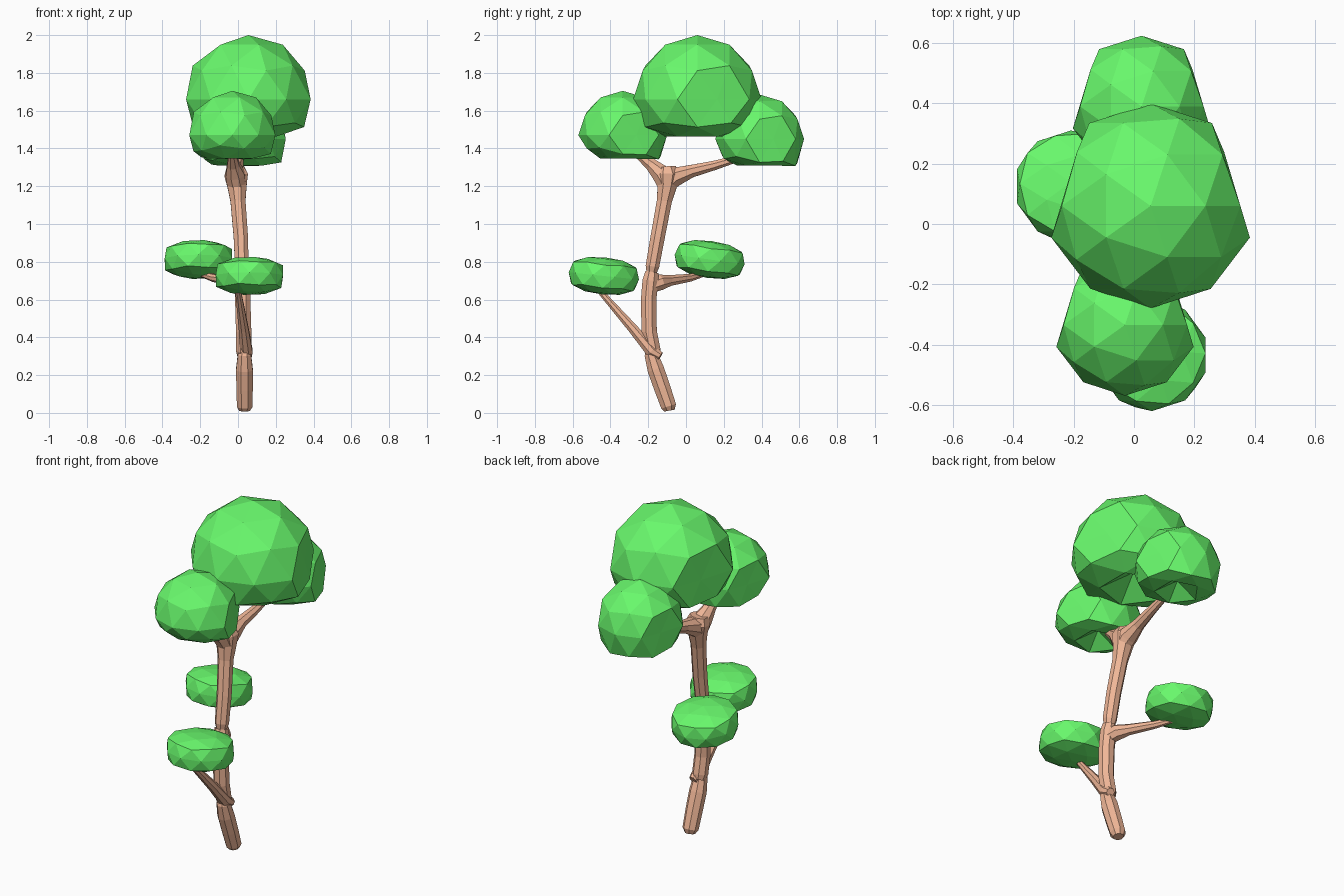
import bpy, bmesh, math
from mathutils import Vector, Matrix

if "Cube" in bpy.data.objects:
    bpy.data.objects.remove(bpy.data.objects["Cube"])


def material(name, rgb):
    m = bpy.data.materials.new(name)
    m.diffuse_color = (*rgb, 1)
    m.use_nodes = True
    m.node_tree.nodes["Principled BSDF"].inputs["Base Color"].default_value = m.diffuse_color
    return m


BARK = material("bark", (0.87, 0.47, 0.31))
LEAF = material("leaf", (0.14, 0.94, 0.15))


def finish(bm, name, mat):
    bmesh.ops.recalc_face_normals(bm, faces=bm.faces)
    me = bpy.data.meshes.new(name)
    bm.to_mesh(me)
    bm.free()
    me.materials.append(mat)
    ob = bpy.data.objects.new(name, me)
    bpy.context.collection.objects.link(ob)


def limb(name, path, sides=8):
    """Faceted tube through (x, y, z, radius) stations, capped at both ends."""
    bm = bmesh.new()
    pts = [Vector(p[:3]) for p in path]
    rings = []
    for i, p in enumerate(pts):
        t = (pts[min(i + 1, len(pts) - 1)] - pts[max(i - 1, 0)]).normalized()
        u = (Vector((1, 0, 0)) - t * t.x).normalized()
        v = t.cross(u)
        r = path[i][3]
        ring = []
        for k in range(sides):
            a = 2 * math.pi * (k + 0.5) / sides
            ring.append(bm.verts.new(p + r * (u * math.cos(a) + v * math.sin(a))))
        rings.append(ring)
    for a, b in zip(rings, rings[1:]):
        for k in range(sides):
            j = (k + 1) % sides
            bm.faces.new((a[k], a[j], b[j], b[k]))
    bm.faces.new(rings[0])
    bm.faces.new(rings[-1])
    finish(bm, name, BARK)


def canopy(name, centre, r, floor, rim, lean):
    """Faceted dome: raised rim, hollowed underside, slightly flattened flanks."""
    bm = bmesh.new()
    bmesh.ops.create_icosphere(bm, subdivisions=2, radius=1)
    for v in bm.verts:
        c = v.co
        if c.z < -0.95:
            c.z = floor + 0.3
        elif c.z < -0.7:
            c.z = floor
        elif c.z < -0.3:
            c.z = c.z * rim - lean * c.y
        if c.y > -0.31:
            lim = 0.97 - 0.30 * (c.y + 0.31)
            c.x = max(-lim, min(lim, c.x * 1.02))
        v.co = c * r + Vector(centre)
    finish(bm, name, LEAF)


def tuft(name, centre, tilt):
    """Small boxy, tilted leaf cluster."""
    bm = bmesh.new()
    bmesh.ops.create_icosphere(bm, subdivisions=2, radius=1)
    for v in bm.verts:
        c = v.co
        z = c.z
        if 0.3 < abs(z) < 0.7:
            c.x, c.y = c.x * 1.06, c.y * 1.06
        c.z = math.copysign(min(abs(z) ** 0.72, 0.96), z)
    m = (Matrix.Translation(centre) @ Matrix.Rotation(math.radians(tilt), 4, 'X')
         @ Matrix.Diagonal((0.187, 0.187, 0.102, 1)))
    bmesh.ops.transform(bm, matrix=m, verts=bm.verts)
    finish(bm, name, LEAF)


# Trunk in three stacked pieces
limb("trunk_base", [(0.035, -0.088, 0.012, 0.03), (0.035, -0.092, 0.035, 0.044),
                    (0.035, -0.125, 0.13, 0.047), (0.034, -0.16, 0.23, 0.048),
                    (0.034, -0.185, 0.31, 0.038), (0.034, -0.19, 0.345, 0.022)])
limb("trunk_middle", [(0.03, -0.165, 0.30, 0.035), (0.03, -0.175, 0.33, 0.044),
                      (0.03, -0.195, 0.43, 0.044), (0.025, -0.198, 0.60, 0.044),
                      (0.022, -0.188, 0.70, 0.046), (0.02, -0.18, 0.745, 0.038)])
limb("trunk_top", [(0.02, -0.182, 0.745, 0.030), (0.02, -0.178, 0.775, 0.039),
                   (0.015, -0.15, 0.93, 0.041), (0.0, -0.115, 1.12, 0.043),
                   (-0.005, -0.10, 1.20, 0.055), (-0.01, -0.095, 1.26, 0.068),
                   (-0.015, -0.10, 1.30, 0.05)])

# Branches
limb("front_fork", [(-0.005, -0.10, 1.20, 0.05), (-0.015, -0.13, 1.265, 0.055),
                    (-0.025, -0.185, 1.315, 0.036), (-0.03, -0.25, 1.365, 0.022)])
limb("rear_fork", [(-0.005, -0.11, 1.20, 0.048), (-0.008, -0.06, 1.25, 0.056),
                   (-0.005, 0.03, 1.28, 0.036), (0.005, 0.15, 1.31, 0.027),
                   (0.01, 0.30, 1.355, 0.018)])
limb("middle_branch", [(0.022, -0.19, 0.67, 0.04), (0.0, -0.14, 0.69, 0.045),
                       (-0.04, -0.09, 0.70, 0.031), (-0.13, 0.02, 0.715, 0.022),
                       (-0.21, 0.11, 0.74, 0.013)])
limb("low_branch", [(0.05, -0.135, 0.30, 0.024), (0.044, -0.18, 0.325, 0.036),
                    (0.03, -0.28, 0.445, 0.028), (0.0, -0.46, 0.65, 0.016)])

# Foliage
canopy("crown", (0.055, 0.06, 1.66), 0.34, -0.58, 0.82, 0.0)
canopy("rear_canopy", (0.025, 0.39, 1.45), 0.235, -0.60, 1.0, 0.1)
canopy("front_canopy", (-0.03, -0.335, 1.47), 0.235, -0.53, 0.8, 0.15)
tuft("middle_tuft", (-0.21, 0.125, 0.812), -8)
tuft("low_tuft", (0.06, -0.435, 0.725), -6)
